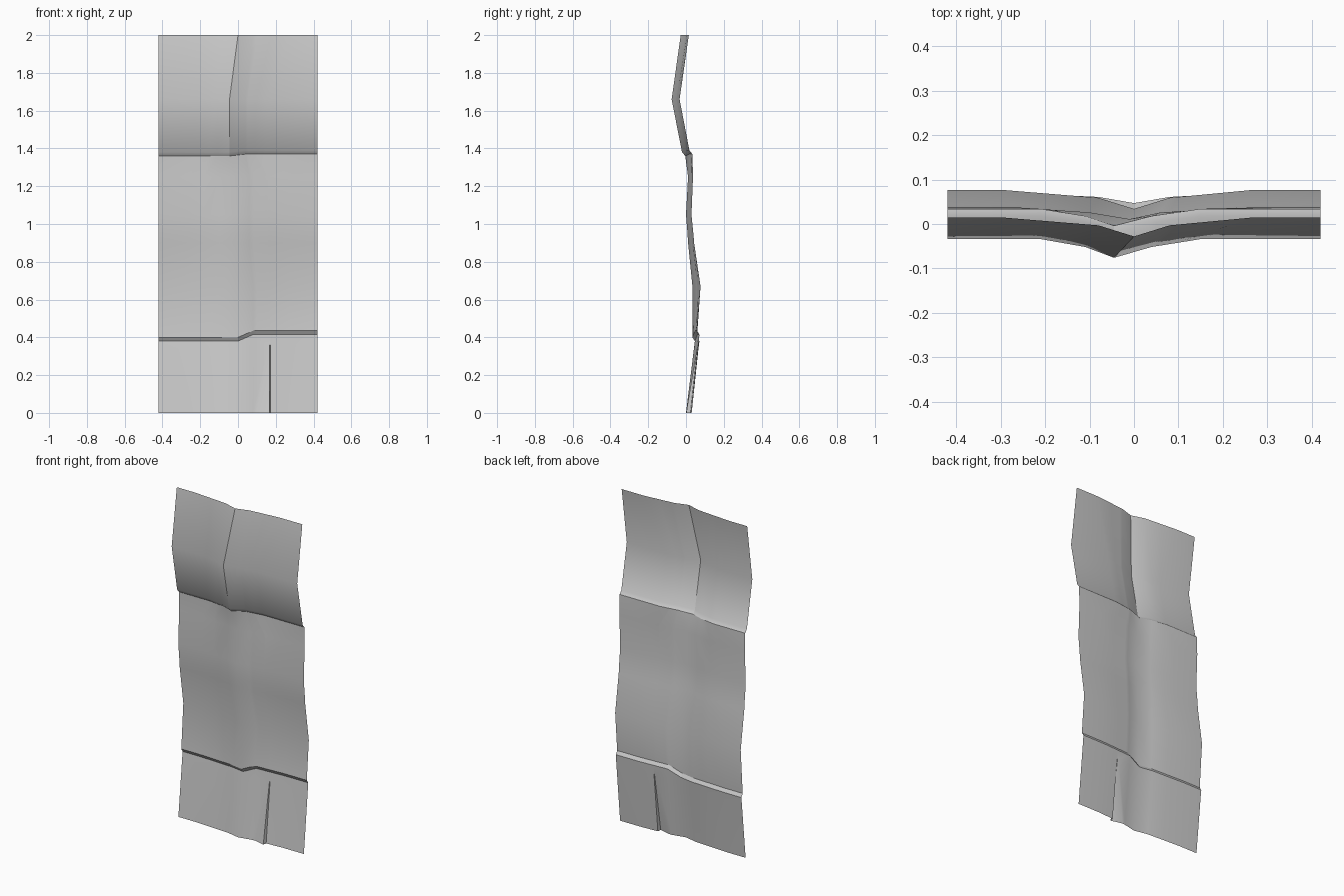
import bpy, bmesh

if "Cube" in bpy.data.objects:
    bpy.data.objects.remove(bpy.data.objects["Cube"])

def lerp(xs, ys, x):
    for a, b, c, d in zip(xs, xs[1:], ys, ys[1:]):
        if x <= b:
            return c + (d - c) * (x - a) / (b - a)
    return ys[-1]

# Cross-section: shallow forward fold, flat towards both sides
FOLD_X = [-0.42, -0.3, -0.08, 0.0, 0.08, 0.27, 0.42]
FOLD_W = [0.0, 0.0, 0.42, 1.0, 0.42, 0.0, 0.0]
SKEWED = [-0.42, -0.21, -0.11, -0.045, 0.04, 0.15, 0.42]
MIDDLE = [-0.42, -0.26, -0.1, -0.01, 0.06, 0.27, 0.42]
COLUMNS = [-0.42, -0.3, -0.19, -0.08, 0.0, 0.08, 0.1, 0.168, 0.172, 0.27, 0.42]

# Rows: height, side y, fold y, extra height of right half, fold x positions
ROWS = [
    (0.0, 0.03, 0.0, 0.0, FOLD_X),
    (0.34, 0.066, 0.042, 0.02, FOLD_X),
    (0.38, 0.071, 0.047, 0.035, FOLD_X),
    (0.40, 0.058, 0.034, 0.035, FOLD_X),
    (0.67, 0.077, 0.034, 0.0, FOLD_X),
    (0.90, 0.043, 0.011, 0.0, MIDDLE),
    (0.95, 0.039, 0.008, 0.0, MIDDLE),
    (1.05, 0.029, 0.0, 0.0, MIDDLE),
    (1.25, 0.037, 0.011, 0.0, MIDDLE),
    (1.36, 0.034, -0.004, 0.01, SKEWED),
    (1.38, 0.018, -0.021, 0.01, SKEWED),
    (1.66, -0.034, -0.076, 0.0, SKEWED),
    (2.0, 0.015, -0.028, 0.0, FOLD_X),
]

# Folded sheet
bm = bmesh.new()
grid = []
for i, (z, side, fold, rise, warp) in enumerate(ROWS):
    line = []
    for u in COLUMNS:
        if i == 1 and u == 0.1:
            u = 0.16                      # dart narrows to a point
        x = lerp(FOLD_X, warp, u)
        y = side + (fold - side) * lerp(FOLD_X, FOLD_W, u)
        if i == 0 and u == 0.168:
            y -= 0.022                    # raised lip of the dart at the hem
        h = z + rise * min(max(u / 0.08, 0), 1)
        line.append(bm.verts.new((x, y, h)))
    grid.append(line)
for lo, hi in zip(grid, grid[1:]):
    for k in range(len(COLUMNS) - 1):
        bm.faces.new((lo[k], lo[k + 1], hi[k + 1], hi[k]))
mesh = bpy.data.meshes.new("folded_sheet")
bm.to_mesh(mesh)
bm.free()
sheet = bpy.data.objects.new("folded_sheet", mesh)
bpy.context.collection.objects.link(sheet)
bpy.context.view_layer.objects.active = sheet
sheet.select_set(True)
bpy.ops.object.shade_smooth_by_angle(angle=0.5)
